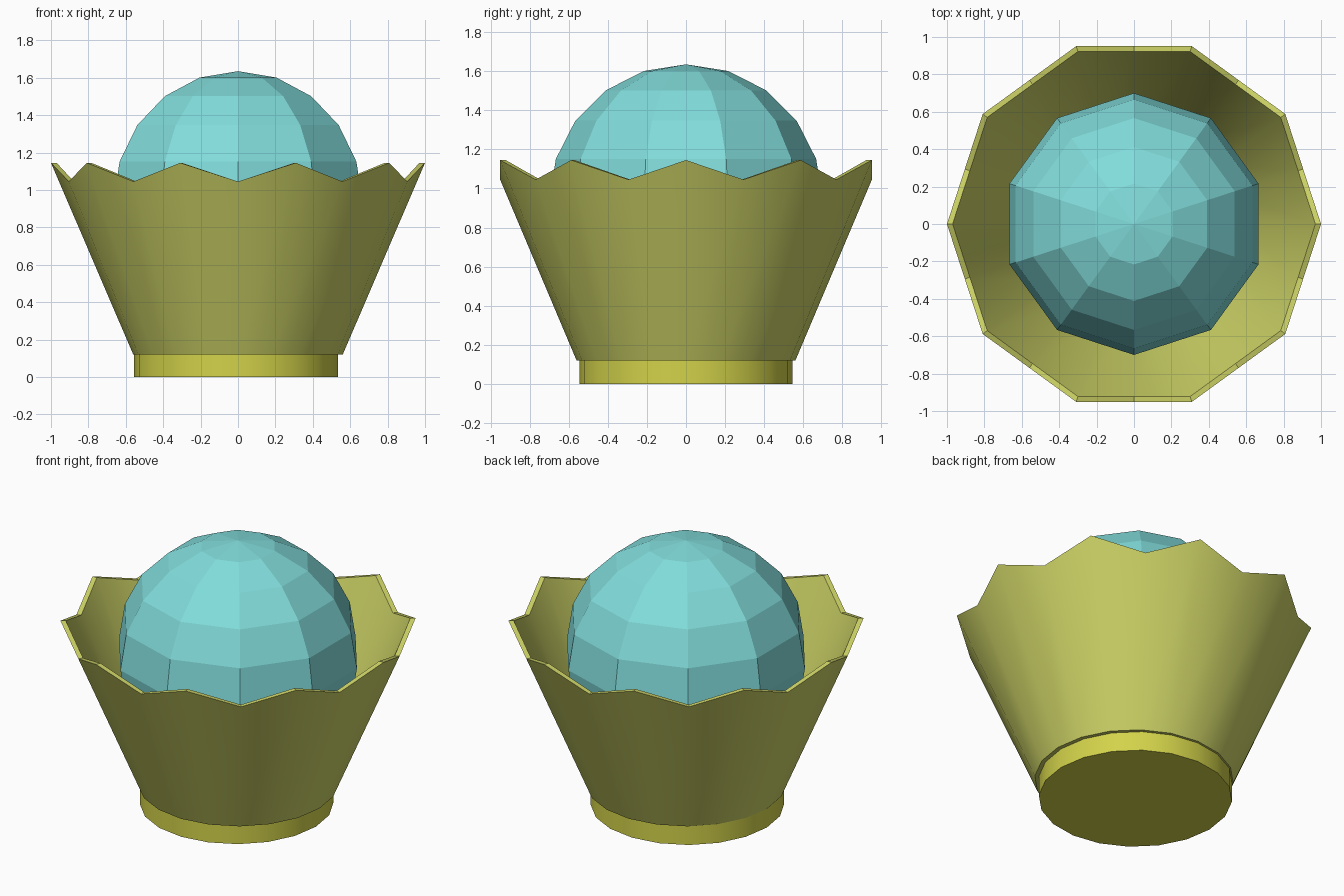
import bpy, bmesh
from math import cos, sin, pi, radians

if "Cube" in bpy.data.objects:
    bpy.data.objects.remove(bpy.data.objects["Cube"])


def material(name, rgb):
    m = bpy.data.materials.new(name)
    m.diffuse_color = (*rgb, 1)
    m.use_nodes = True
    m.node_tree.nodes["Principled BSDF"].inputs["Base Color"].default_value = m.diffuse_color
    return m


def finish(name, bm, mat, smooth):
    bmesh.ops.recalc_face_normals(bm, faces=bm.faces)
    me = bpy.data.meshes.new(name)
    bm.to_mesh(me)
    bm.free()
    ob = bpy.data.objects.new(name, me)
    bpy.context.collection.objects.link(ob)
    me.materials.append(mat)
    if smooth:
        bpy.ops.object.select_all(action='DESELECT')
        bpy.context.view_layer.objects.active = ob
        ob.select_set(True)
        bpy.ops.object.shade_smooth_by_angle(angle=radians(30))
    return ob


SIDES = 20
olive = material("olive", (0.60, 0.64, 0.13))
yellow = material("yellow", (0.65, 0.65, 0.07))
aqua = material("aqua", (0.22, 0.72, 0.71))

# Flared cup: thin wall with a ten-point zigzag rim
bm = bmesh.new()


def ring(r_peak, r_valley, z_peak, z_valley):
    vs = []
    for i in range(SIDES):
        r, z = (r_valley, z_valley) if i % 2 else (r_peak, z_peak)
        a = 2 * pi * i / SIDES
        vs.append(bm.verts.new((r * cos(a), r * sin(a), z)))
    return vs


chord = cos(pi / 10)
loops = [ring(0.56, 0.56, 0.12, 0.12),
         ring(1.0, chord, 1.145, 1.045),
         ring(0.97, 0.97 * chord, 1.145, 1.045),
         ring(0.53, 0.53, 0.12, 0.12)]
for k in range(4):
    a, b = loops[k], loops[(k + 1) % 4]
    for i in range(SIDES):
        j = (i + 1) % SIDES
        bm.faces.new((a[i], a[j], b[j], b[i]))
finish("cup", bm, olive, True)

# Short round foot under the cup
bm = bmesh.new()
bmesh.ops.create_cone(bm, cap_ends=True, segments=SIDES,
                      radius1=0.545, radius2=0.545, depth=0.12)
# a vertex on each axis
bmesh.ops.translate(bm, verts=bm.verts, vec=(-0.01, 0, 0.06))
finish("foot", bm, yellow, True)

# Faceted ball resting in the cup
bm = bmesh.new()
bmesh.ops.create_uvsphere(bm, u_segments=10, v_segments=10, radius=0.7)
bmesh.ops.translate(bm, verts=bm.verts, vec=(0, 0, 0.935))
ball = finish("ball", bm, aqua, False)
